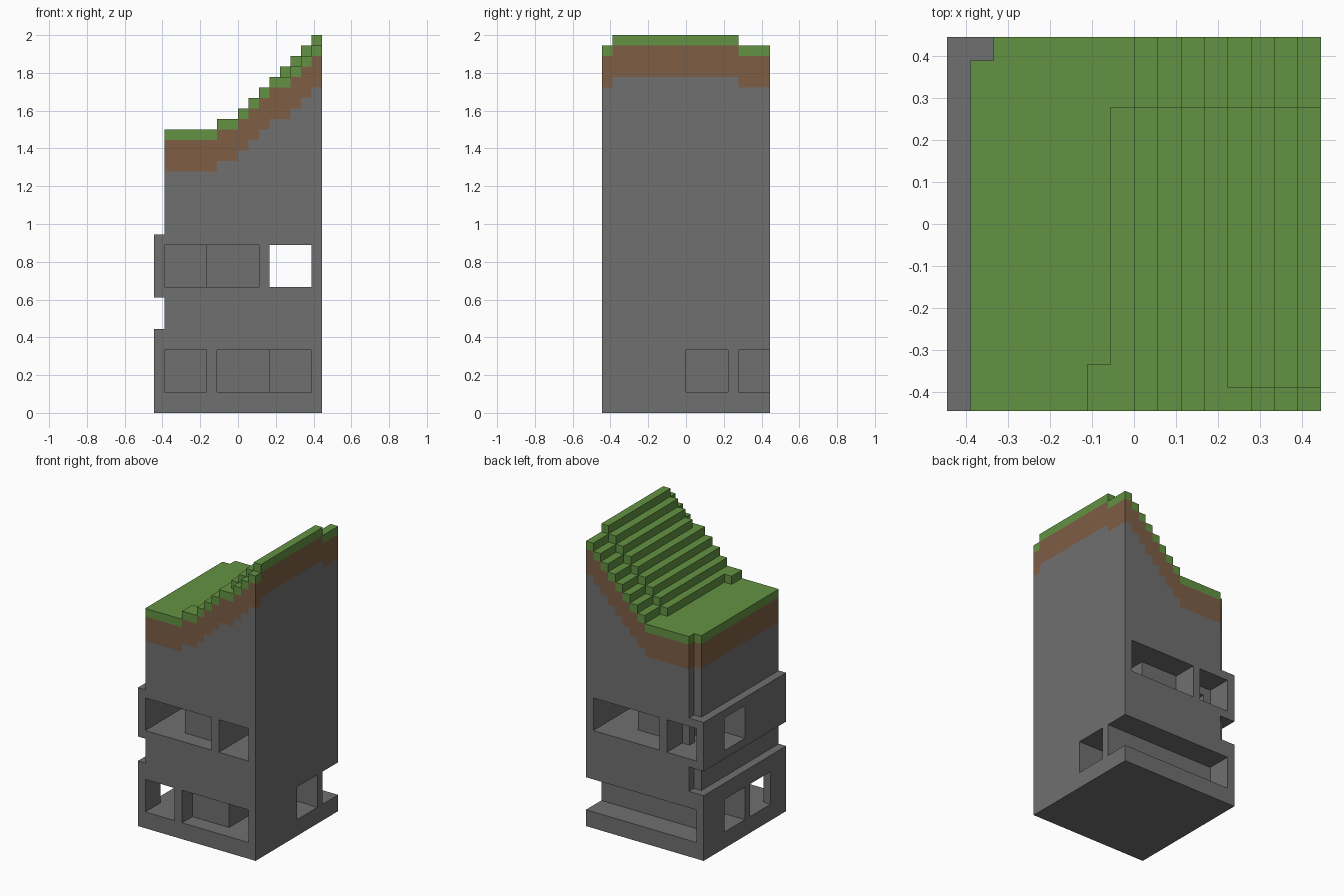
import bpy, bmesh, math
from mathutils import Vector

if "Cube" in bpy.data.objects:
    bpy.data.objects.remove(bpy.data.objects["Cube"], do_unlink=True)

UNIT = 1 / 18          # edge of one building block
HALF = 8               # footprint is sixteen blocks square


def material(name, rgb):
    mat = bpy.data.materials.new(name)
    mat.use_nodes = True
    mat.diffuse_color = (*rgb, 1)
    mat.node_tree.nodes["Principled BSDF"].inputs["Base Color"].default_value = (*rgb, 1)
    return mat


# Carved volumes as (x range, y range), in blocks
LOWER_ROOMS = [
    ((-7, -3), (-8, -1)), ((-8, -7), (-5, -1)),      # front room and its side window
    ((-2, 3), (-8, -6)), ((3, 7), (-8, -1)),         # wide front opening
    ((-8, -3), (0, 4)), ((3, 8), (0, 4)),            # side rooms
    ((-7, 8), (5, 8)),                               # long back gallery
]
UPPER_ROOMS = [
    ((-7, -3), (-8, -1)), ((-3, 2), (-8, -6)),       # wide front opening
    ((3, 7), (-8, 8)), ((-2, 3), (5, 8)),            # through passage and back bay
    ((-7, -3), (5, 8)), ((-8, -3), (0, 4)),          # back room and side room
]
EDGE_CUTS = [((-8, -7), (-8, 8)), ((-8, -6), (7, 8))]  # set-back wall and corner notch

carves = [(r, (2, 6)) for r in LOWER_ROOMS]
carves += [(r, (12, 16)) for r in UPPER_ROOMS]
carves += [(r, z) for r in EDGE_CUTS for z in ((8, 11), (17, 36))]
carves.append((((-6, -4), (4, 5)), (12, 15)))        # doorway between upper rooms


def ground_height(x, y):
    """Stepped hillside rising towards +x, one step lower along two borders."""
    if x < -2:
        return 27
    if x == -2:
        return 28 if y < -6 else 27
    height = 28 if x == -1 else 29 + x
    if y >= 5 or (y < -7 and x >= 4):
        height -= 1
    return height


def layer_at(x, y, z):
    depth = ground_height(x, y) - z
    return "turf" if depth == 1 else "soil" if depth <= 4 else "rock"


# Fill the hillside, then take out the rooms
solid = {}
for x in range(-HALF, HALF):
    for y in range(-HALF, HALF):
        for z in range(ground_height(x, y)):
            solid[x, y, z] = layer_at(x, y, z)
for (xs, ys), zs in carves:
    for x in range(*xs):
        for y in range(*ys):
            for z in range(*zs):
                solid.pop((x, y, z), None)


def build_layer(name, layer, mat):
    """Skin the exposed sides of one layer and merge its flat areas."""
    bm = bmesh.new()
    points = {}

    def vert(p):
        key = tuple(p)
        if key not in points:
            points[key] = bm.verts.new(Vector(p) * UNIT)
        return points[key]

    for cell, kind in solid.items():
        if kind != layer:
            continue
        for axis in range(3):
            u, v = (axis + 1) % 3, (axis + 2) % 3
            for side in (0, 1):
                beside = list(cell)
                beside[axis] += 1 if side else -1
                if tuple(beside) in solid:
                    continue
                ring = []
                for du, dv in ((0, 0), (1, 0), (1, 1), (0, 1)):
                    p = list(cell)
                    p[axis] += side
                    p[u] += du
                    p[v] += dv
                    ring.append(vert(p))
                bm.faces.new(ring if side else ring[::-1])
    bmesh.ops.dissolve_limit(bm, angle_limit=math.radians(1),
                             verts=bm.verts, edges=bm.edges)
    bmesh.ops.triangulate(bm, faces=[f for f in bm.faces if len(f.verts) > 4])
    mesh = bpy.data.meshes.new(name)
    bm.to_mesh(mesh)
    bm.free()
    mesh.materials.append(mat)
    obj = bpy.data.objects.new(name, mesh)
    bpy.context.collection.objects.link(obj)
    return obj


build_layer("rock_body", "rock", material("stone grey", (0.16, 0.16, 0.16)))
build_layer("soil_layer", "soil", material("earth brown", (0.21, 0.112, 0.06)))
build_layer("grass_top", "turf", material("grass green", (0.125, 0.29, 0.054)))
